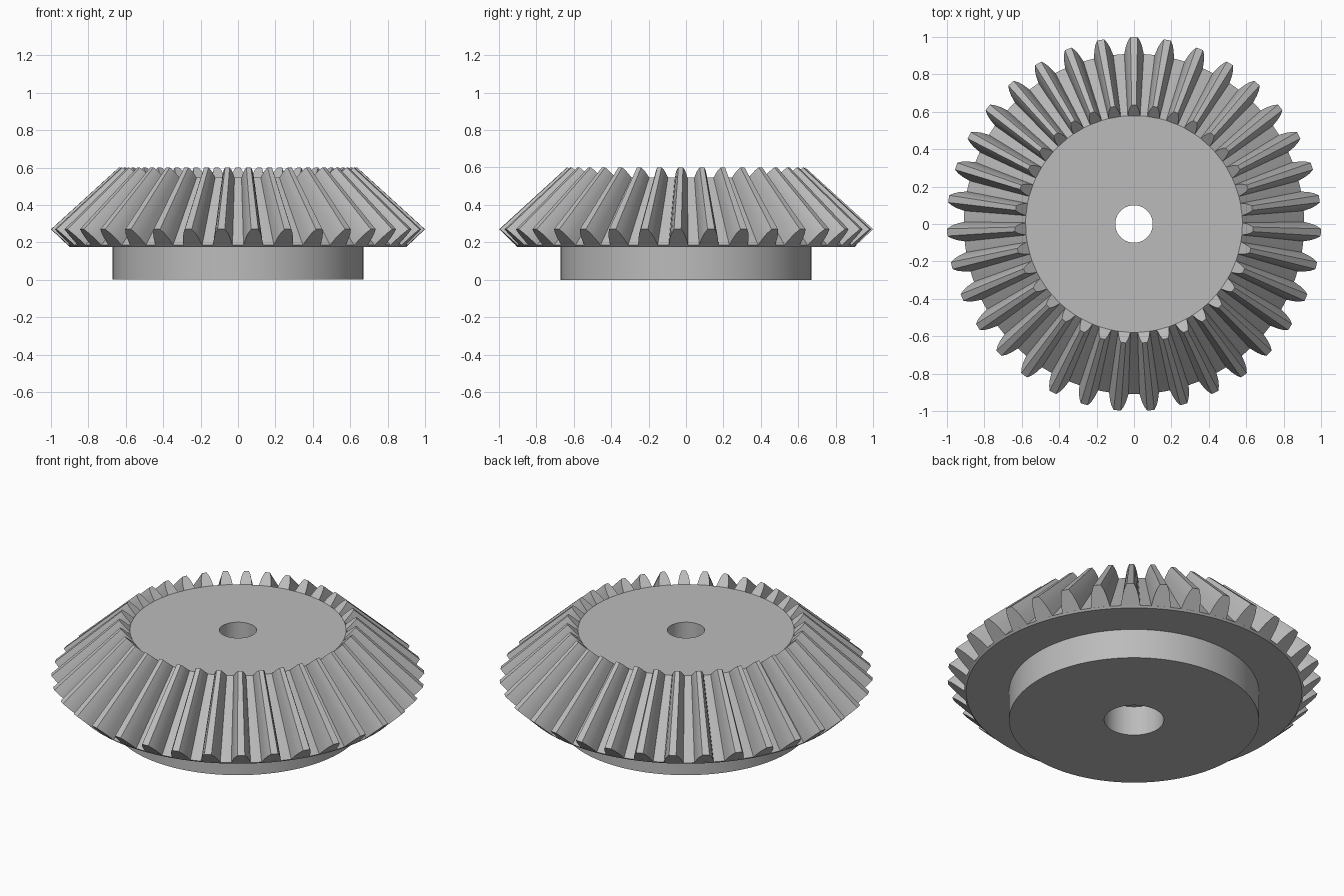
import bpy
import bmesh
from math import sin, cos, tau, radians

TEETH = 35
APEX = 1.18                     # height where all tooth lines meet
INNER = 0.637                   # inner tooth end as a share of the outer one
ROOT, TIP = (0.91, 0.185), (1.0, 0.27)

if "Cube" in bpy.data.objects:
    bpy.data.objects.remove(bpy.data.objects["Cube"], do_unlink=True)

steel = bpy.data.materials.new("grey steel")
steel.use_nodes = True
steel.diffuse_color = (0.5, 0.5, 0.5, 1)
steel.node_tree.nodes["Principled BSDF"].inputs["Base Color"].default_value = (0.5, 0.5, 0.5, 1)


def finish(bm, name, angle):
    bmesh.ops.recalc_face_normals(bm, faces=bm.faces)
    mesh = bpy.data.meshes.new(name)
    bm.to_mesh(mesh)
    bm.free()
    mesh.materials.append(steel)
    obj = bpy.data.objects.new(name, mesh)
    bpy.context.collection.objects.link(obj)
    bpy.ops.object.select_all(action="DESELECT")
    obj.select_set(True)
    bpy.context.view_layer.objects.active = obj
    bpy.ops.object.shade_smooth_by_angle(angle=radians(angle))
    return obj


def polar(r, z, a):
    return (r * sin(a), r * cos(a), z)


def revolve(name, profile, steps):
    """Turn a closed (radius, height) profile around z."""
    bm = bmesh.new()
    rings = [[bm.verts.new(polar(r, z, tau * i / steps)) for r, z in profile]
             for i in range(steps)]
    n = len(profile)
    for i in range(steps):
        a, b = rings[i], rings[(i + 1) % steps]
        for j in range(n):
            k = (j + 1) % n
            bm.faces.new((a[j], a[k], b[k], b[j]))
    return finish(bm, name, 30)


# Gear blank with stepped bore, hub and root cone
top = (ROOT[0] * INNER, APEX - (APEX - ROOT[1]) * INNER)
revolve("gear_body", [
    (0.16, 0), (0.67, 0), (0.67, 0.175), (0.90, 0.175),
    ROOT, top, (0.10, top[1]), (0.10, 0.175), (0.16, 0.175)], TEETH * 4)

# Tooth section: share of tooth height, half angle in degrees
flank = [(-0.08, 3.4), (0.12, 3.1), (0.45, 2.6), (0.75, 1.95), (1.0, 1.1)]
section = [(f, -h) for f, h in flank] + [(f, h) for f, h in reversed(flank)]

# Straight teeth tapering towards the apex
bm = bmesh.new()
for t in range(TEETH):
    ends = []
    for scale in (1, INNER):
        loop = []
        for f, h in section:
            r = ROOT[0] + (TIP[0] - ROOT[0]) * f
            z = ROOT[1] + (TIP[1] - ROOT[1]) * f
            loop.append(bm.verts.new(polar(
                r * scale, APEX - (APEX - z) * scale, tau * t / TEETH + radians(h))))
        ends.append(loop)
    outer, inner = ends
    bm.faces.new(outer)
    bm.faces.new(inner)
    for j in range(len(section)):
        k = (j + 1) % len(section)
        bm.faces.new((outer[j], outer[k], inner[k], inner[j]))
finish(bm, "gear_teeth", 20)
